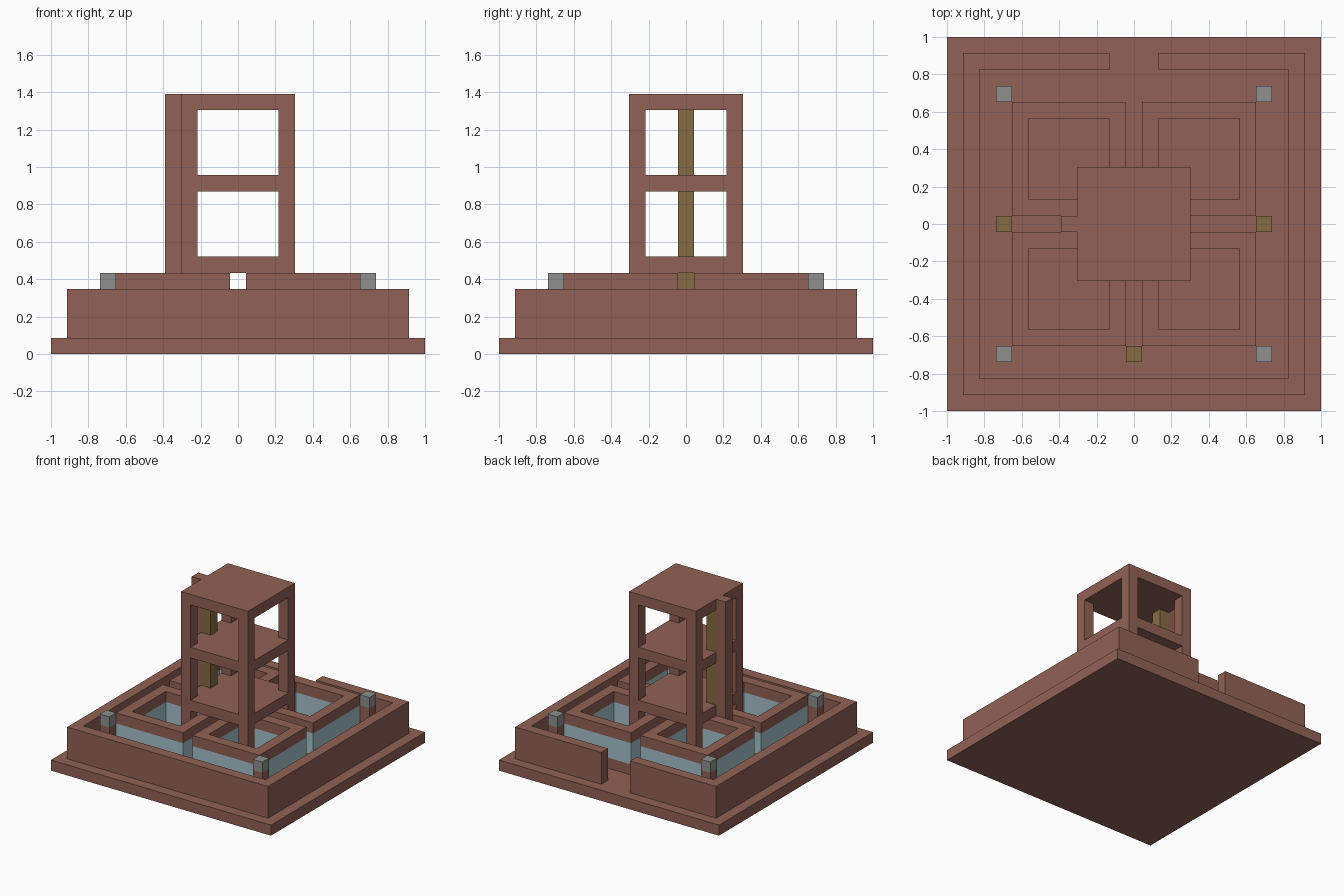
import bpy
import bmesh

cube = bpy.data.objects.get("Cube")
if cube:
    bpy.data.objects.remove(cube, do_unlink=True)

U = 2 / 23  # one building block


def material(name, rgb):
    m = bpy.data.materials.new(name)
    m.use_nodes = True
    m.diffuse_color = (*rgb, 1)
    m.node_tree.nodes["Principled BSDF"].inputs["Base Color"].default_value = (*rgb, 1)
    return m


brown = material("reddish_brown", (0.285, 0.122, 0.092))
glass = material("pale_blue", (0.38, 0.54, 0.59))
grey = material("stone_grey", (0.275, 0.275, 0.275))
olive = material("olive_wood", (0.235, 0.145, 0.055))


def finish(name, bm, mat):
    bmesh.ops.recalc_face_normals(bm, faces=bm.faces)
    mesh = bpy.data.meshes.new(name)
    bm.to_mesh(mesh)
    bm.free()
    mesh.materials.append(mat)
    ob = bpy.data.objects.new(name, mesh)
    bpy.context.collection.objects.link(ob)
    return ob


def prism(name, outline, z0, z1, mat):
    """Straight-sided solid over a plan outline, measured in blocks."""
    bm = bmesh.new()
    low, high = ([bm.verts.new((x * U, y * U, z * U)) for x, y in outline] for z in (z0, z1))
    bm.faces.new(low)
    bm.faces.new(high)
    n = len(outline)
    for i in range(n):
        j = (i + 1) % n
        bm.faces.new((low[i], low[j], high[j], high[i]))
    return finish(name, bm, mat)


def rect(x0, x1, y0, y1):
    return [(x0, y0), (x1, y0), (x1, y1), (x0, y1)]


def block(name, x, y, z0, z1, mat, half=0.5):
    return prism(name, rect(x - half, x + half, y - half, y + half), z0, z1, mat)


def ring(name, x, y, outer, inner, z0, z1, mat):
    """Square ring with an open middle."""
    bm = bmesh.new()
    loops = [[bm.verts.new((px * U, py * U, z * U))
              for px, py in rect(x - r, x + r, y - r, y + r)]
             for r, z in ((outer, z0), (outer, z1), (inner, z1), (inner, z0))]
    for k in range(4):
        a, b = loops[k], loops[(k + 1) % 4]
        for i in range(4):
            j = (i + 1) % 4
            bm.faces.new((a[i], a[j], b[j], b[i]))
    return finish(name, bm, mat)


# Ground slab
block("base_slab", 0, 0, 0, 1, brown, half=11.5)

# Perimeter wall with an entrance at the back
o, i, g = 10.5, 9.5, 1.5
half_wall = [(g, o), (o, o), (o, -o), (-o, -o), (-o, o), (-g, o),
             (-g, i), (-i, i), (-i, -i), (i, -i), (i, i), (g, i)]
prism("perimeter_wall", half_wall, 1, 4, brown)

# Four courtyard enclosures with glazed bands, and a corner lamp beside each
for sx, side in ((-1, "right"), (1, "left")):
    for sy, end in ((-1, "front"), (1, "back")):
        tag = f"{end}_{side}"
        for part, z0, z1, mat in (("footing", 1, 2, brown),
                                  ("glazing", 2, 4, glass),
                                  ("coping", 4, 5, brown)):
            ring(f"enclosure_{part}_{tag}", 4 * sx, 4 * sy, 3.5, 2.5, z0, z1, mat)
        block(f"lamp_post_{tag}", 8 * sx, 8 * sy, 1, 4, brown)
        block(f"lamp_{tag}", 8 * sx, 8 * sy, 4, 5, grey)
        # Tower corner pillars, one length per storey
        for storey, (z0, z1) in enumerate(((1, 5), (6, 10), (11, 15))):
            block(f"tower_pillar_{tag}_{storey}", 3 * sx, 3 * sy, z0, z1, brown)

# Tower floors and roof
for name, z in (("lower_floor", 5), ("upper_floor", 10), ("tower_roof", 15)):
    block(name, 0, 0, z, z + 1, brown, half=3.5)

# Ladder column and the support behind it
block("ladder_column", -3, 0, 1, 15.5, olive)
block("ladder_support", -4, 0, 1, 16, brown)

# Wooden chests at the ends of the passages
for name, x, y in (("chest_right", -8, 0), ("chest_left", 8, 0), ("chest_front", 0, -8)):
    block(name, x, y, 1, 2, olive)
